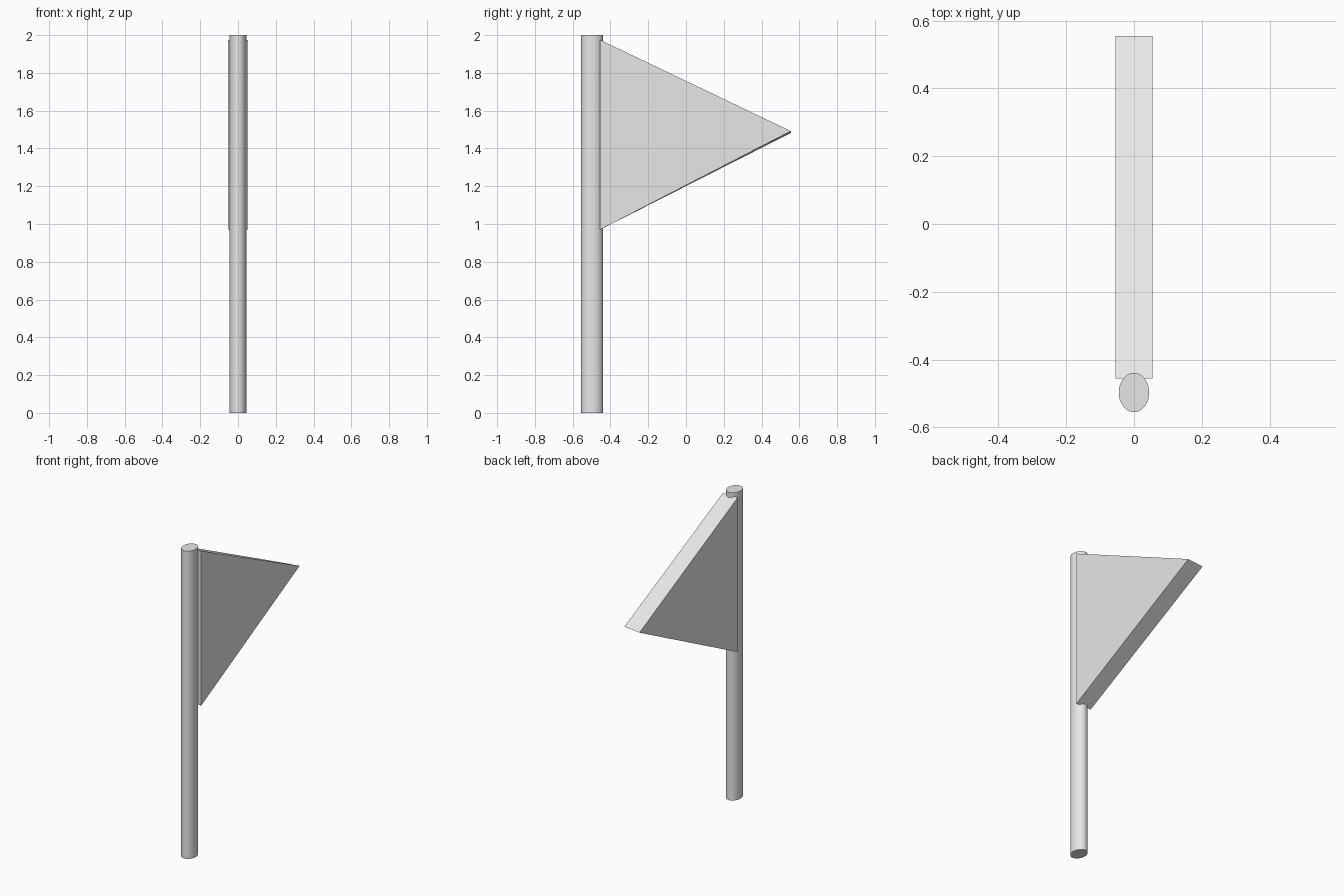
import bpy, bmesh, math

cube = bpy.data.objects.get("Cube")
if cube:
    bpy.data.objects.remove(cube, do_unlink=True)

grey = bpy.data.materials.new("light_grey")
grey.use_nodes = True
grey.diffuse_color = (0.8, 0.8, 0.8, 1)
grey.node_tree.nodes["Principled BSDF"].inputs["Base Color"].default_value = (0.8, 0.8, 0.8, 1)

# Pole: upright cylinder with an oval cross-section
bpy.ops.mesh.primitive_cylinder_add(vertices=32, radius=1, depth=2, location=(0, -0.497, 1))
pole = bpy.context.object
pole.name = "pole"
pole.scale = (0.045, 0.058, 1)
bpy.ops.object.transform_apply(location=False, rotation=False, scale=True)
bpy.ops.object.shade_smooth_by_angle(angle=math.radians(40))
pole.data.materials.append(grey)

# Pennant: thick triangle, its tip dropping slightly towards the right side
bm = bmesh.new()
sides = []
for x, tip in ((-0.054, 1.482), (0.054, 1.492)):
    profile = ((-0.455, 0.97), (0.555, tip), (-0.455, 1.975))
    sides.append([bm.verts.new((x, y, z)) for y, z in profile])
left, right = sides
bm.faces.new(left)
bm.faces.new(right)
for i in range(3):
    j = (i + 1) % 3
    bm.faces.new((left[i], left[j], right[j], right[i]))
bmesh.ops.recalc_face_normals(bm, faces=bm.faces)
mesh = bpy.data.meshes.new("pennant")
bm.to_mesh(mesh)
bm.free()
mesh.materials.append(grey)
pennant = bpy.data.objects.new("pennant", mesh)
bpy.context.collection.objects.link(pennant)
